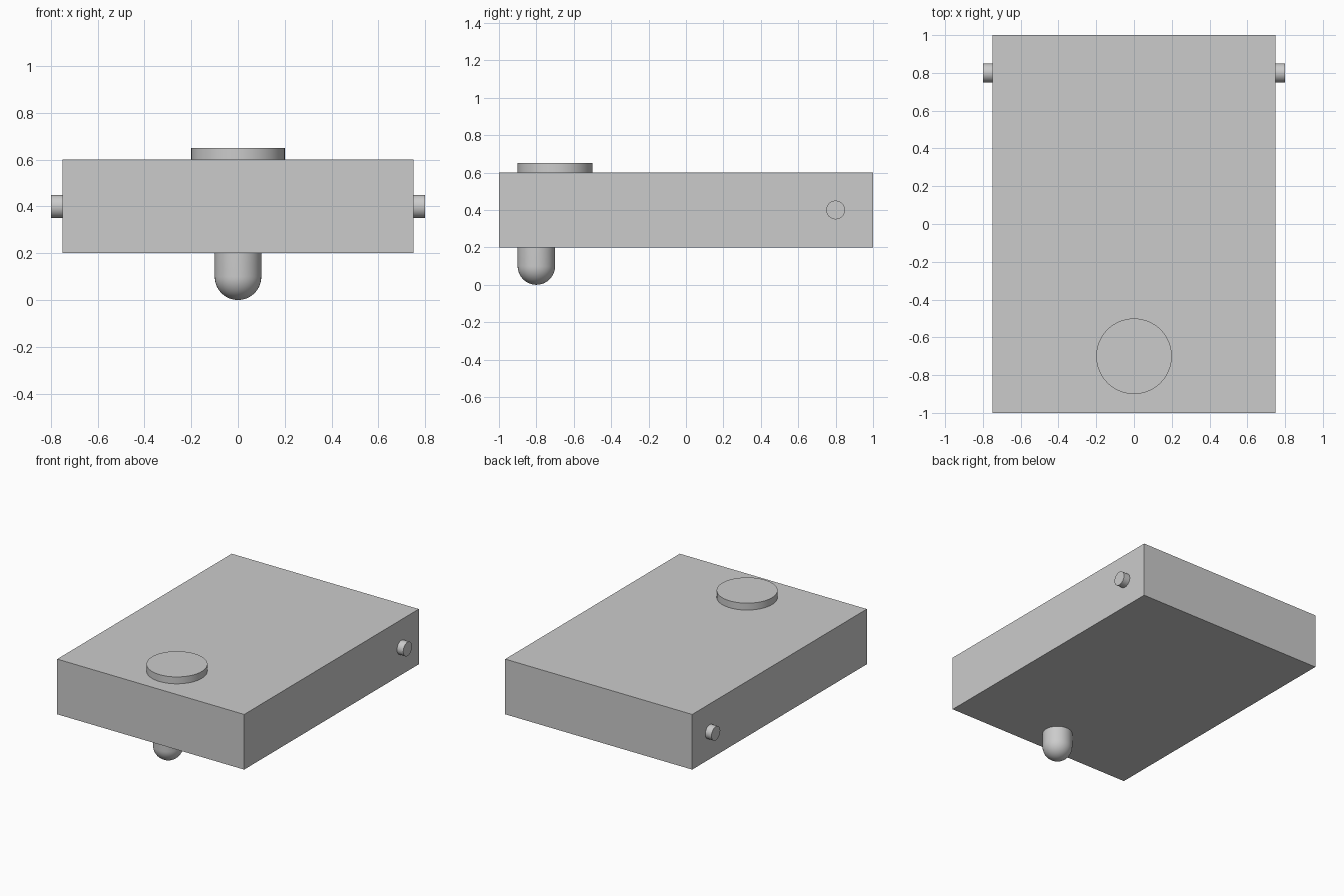
import bpy
import bmesh
import math
from mathutils import Vector

default_cube = bpy.data.objects.get("Cube")
if default_cube:
    bpy.data.objects.remove(default_cube, do_unlink=True)

grey = bpy.data.materials.new("light_grey")
grey.use_nodes = True
colour = (0.6, 0.6, 0.6, 1)
grey.diffuse_color = colour
grey.node_tree.nodes["Principled BSDF"].inputs["Base Color"].default_value = colour


def finish(obj, name, smooth=True):
    obj.name = obj.data.name = name
    obj.data.materials.append(grey)
    bpy.ops.object.select_all(action="DESELECT")
    obj.select_set(True)
    bpy.context.view_layer.objects.active = obj
    if smooth:
        bpy.ops.object.shade_smooth_by_angle(angle=math.radians(30))


def cylinder(name, radius, depth, location, rotation=(0, 0, 0)):
    bpy.ops.mesh.primitive_cylinder_add(vertices=64, radius=radius, depth=depth,
                                        location=location, rotation=rotation)
    finish(bpy.context.object, name)


# Flat rectangular body
bpy.ops.mesh.primitive_cube_add(size=1, location=(0, 0, 0.4))
body = bpy.context.object
body.scale = (1.5, 2, 0.4)
bpy.ops.object.transform_apply(location=False, rotation=False, scale=True)
finish(body, "body", smooth=False)

# Round disc on top, near the front
cylinder("top_disc", 0.2, 0.05, (0, -0.7, 0.625))

# Short axle stubs on both sides, near the back
for side, sign in (("left", 1), ("right", -1)):
    cylinder(side + "_axle", 0.05, 0.05, (sign * 0.775, 0.8, 0.4), (0, math.pi / 2, 0))

# Round-ended support foot: a revolved profile under the front
radius, steps = 0.1, 16
profile = [Vector((radius * math.sin(a), 0, radius - radius * math.cos(a)))
           for a in (i * math.pi / 2 / steps for i in range(steps + 1))]
profile += [Vector((radius, 0, 0.2)), Vector((0, 0, 0.2))]
bm = bmesh.new()
verts = [bm.verts.new(p) for p in profile]
edges = [bm.edges.new(pair) for pair in zip(verts, verts[1:])]
bmesh.ops.spin(bm, geom=verts + edges, cent=(0, 0, 0), axis=(0, 0, 1),
               angle=math.tau, steps=64, use_duplicate=False)
bmesh.ops.remove_doubles(bm, verts=bm.verts, dist=0.0001)
bmesh.ops.recalc_face_normals(bm, faces=bm.faces)
mesh = bpy.data.meshes.new("front_foot")
bm.to_mesh(mesh)
bm.free()
foot = bpy.data.objects.new("front_foot", mesh)
foot.location = (0, -0.8, 0)
bpy.context.collection.objects.link(foot)
finish(foot, "front_foot")
